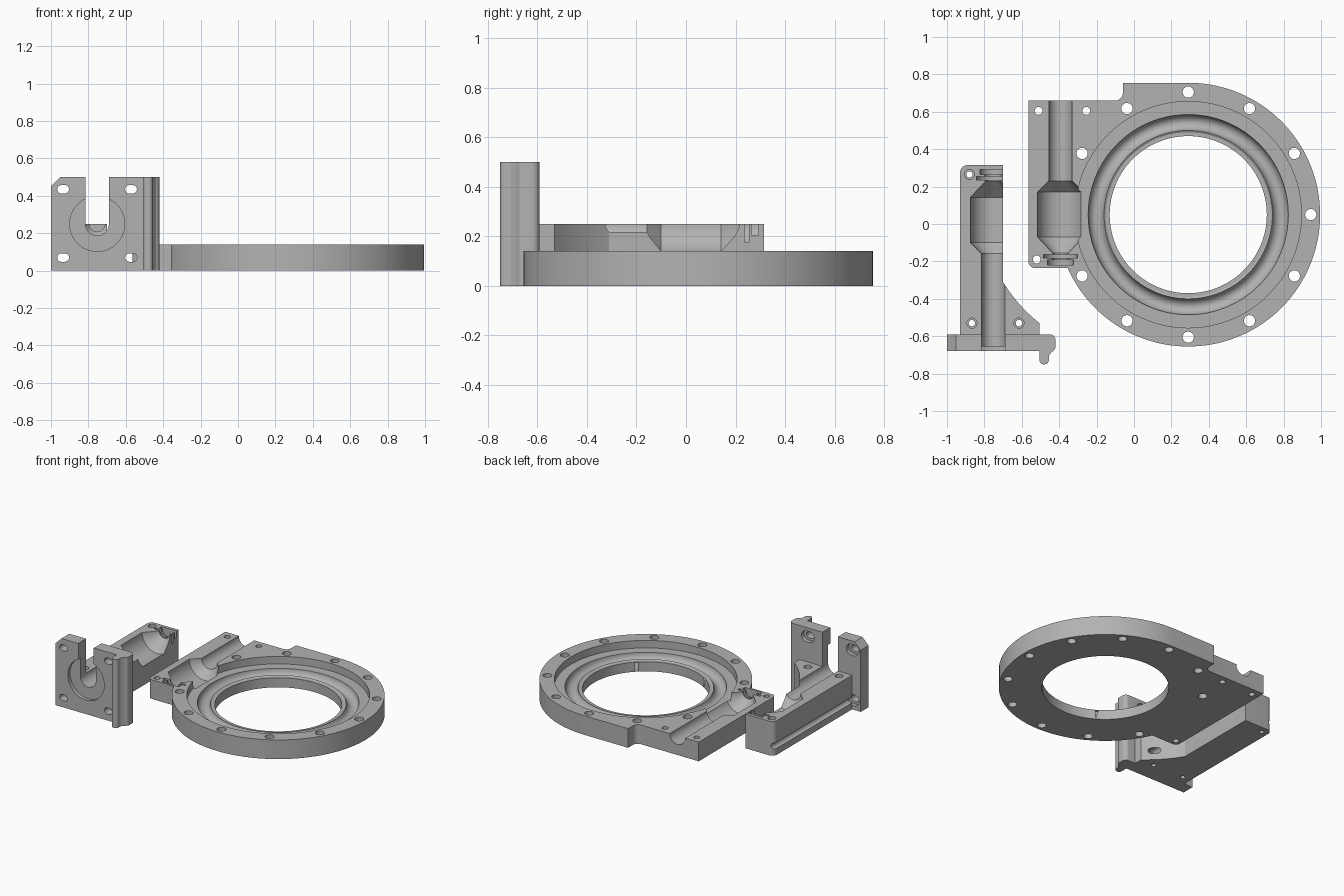
import bpy, bmesh, math
from mathutils import Matrix, Vector

if "Cube" in bpy.data.objects:
    bpy.data.objects.remove(bpy.data.objects["Cube"])

grey = bpy.data.materials.new("plain grey")
grey.diffuse_color = (0.45, 0.45, 0.45, 1)
grey.use_nodes = True
grey.node_tree.nodes["Principled BSDF"].inputs["Base Color"].default_value = grey.diffuse_color


def make(name, bm):
    bmesh.ops.remove_doubles(bm, verts=bm.verts, dist=1e-5)
    bmesh.ops.recalc_face_normals(bm, faces=bm.faces)
    me = bpy.data.meshes.new(name)
    bm.to_mesh(me)
    bm.free()
    ob = bpy.data.objects.new(name, me)
    bpy.context.collection.objects.link(ob)
    me.materials.append(grey)
    return ob


def prism(name, pts, lo, hi, axis='Z'):
    """Extrude an outline along z, or an (x, z) outline along y."""
    bm = bmesh.new()
    put = (lambda p: (p[0], p[1], lo)) if axis == 'Z' else (lambda p: (p[0], lo, p[1]))
    face = bm.faces.new([bm.verts.new(put(p)) for p in pts])
    ext = bmesh.ops.extrude_face_region(bm, geom=[face])
    move = Vector((0, 0, hi - lo)) if axis == 'Z' else Vector((0, hi - lo, 0))
    bmesh.ops.translate(bm, vec=move, verts=[v for v in ext['geom'] if isinstance(v, bmesh.types.BMVert)])
    return make(name, bm)


def lathe(name, prof, origin, axis='Z', n=48):
    """Revolve (radius, distance) points that start and end on the axis."""
    bm = bmesh.new()
    rings = []
    for r, t in prof:
        ring = []
        for i in range(n):
            a = 2 * math.pi * i / n
            c, s = r * math.cos(a), r * math.sin(a)
            ring.append(bm.verts.new((c, s, t) if axis == 'Z' else (c, t, s)))
        rings.append(ring)
    for p, q in zip(rings, rings[1:] + rings[:1]):
        for i in range(n):
            j = (i + 1) % n
            bm.faces.new((p[i], p[j], q[j], q[i]))
    bmesh.ops.dissolve_degenerate(bm, dist=1e-6, edges=bm.edges)
    bmesh.ops.translate(bm, vec=origin, verts=bm.verts)
    return make(name, bm)


def arc(cx, cy, r, a0, a1, n=8):
    return [(cx + r * math.cos(math.radians(a0 + (a1 - a0) * i / n)),
             cy + r * math.sin(math.radians(a0 + (a1 - a0) * i / n))) for i in range(n + 1)]


def cyl(x, y, r, lo, hi, axis='Z', n=24):
    o = (x, y, 0) if axis == 'Z' else (x, 0, y)
    return lathe("cutter", [(0, lo), (r, lo), (r, hi), (0, hi)], o, axis, n)


def boolean(ob, others, op='DIFFERENCE'):
    bpy.context.view_layer.objects.active = ob
    for c in others:
        m = ob.modifiers.new("bool", 'BOOLEAN')
        m.operation, m.solver, m.object = op, 'EXACT', c
        bpy.ops.object.modifier_apply(modifier=m.name)
        bpy.data.objects.remove(c)


def slot(x, z, half, r, lo, hi):
    pts = arc(x + half, z, r, -90, 90, 10) + arc(x - half, z, r, 90, 270, 10)
    return prism("cutter", pts, lo, hi, 'Y')


def cavity(x, z, y0, d, stem_end):
    """Stem, bulge, cones and flange seats; d is the direction of the nozzle end."""
    prof = [(0, stem_end), (.0625, stem_end), (.0625, y0), (.122, y0 + d * .058),
            (.122, y0 + d * .30), (.042, y0 + d * .385), (.042, y0 + d * .393),
            (.09, y0 + d * .393), (.09, y0 + d * .413), (.045, y0 + d * .413),
            (.045, y0 + d * .423), (.07, y0 + d * .423), (.07, y0 + d * .45), (0, y0 + d * .45)]
    return lathe("cutter", prof, (x, 0, z), 'Y', 64)


# --- Ring housing: round flange with a side block ---
CX, CY, T = .29, .05, .14
outline = arc(CX, CY, .705, 90, -156.2, 96)
outline += arc(-.53, -.2, .035, 270, 180)
outline += [(-.565, .66)] + arc(-.1, .70, .04, -90, 0) + [(-.06, .755)]
ring = prism("ring_housing", outline, 0, T)

# stepped recess, rounded groove and central opening
groove = [(CX and .4925 + .0425 * math.cos(a), .085 + .048 * math.sin(a))
          for a in [-math.pi * i / 12 for i in range(12)]]
well = [(0, .3), (.605, .3), (.605, .085)] + groove + [(.45, .076), (.44, .07), (0, .07)]
cuts = [lathe("cutter", well, (CX, CY, 0), 'Z', 128),
        lathe("cutter", [(0, -.1), (.42, -.1), (.42, .2), (0, .2)], (CX, CY, 0), 'Z', 128)]
# flange bolt holes (none beside the block) and block screw holes
for k in range(12):
    if k != 6:
        a = k * math.pi / 6
        cuts.append(cyl(CX + .655 * math.cos(a), CY + .655 * math.sin(a), .03, -.1, .3))
for x, y in ((-.51, .605), (-.255, .605), (-.52, -.19)):
    cuts.append(cyl(x, y, .021, -.1, .3))
cuts.append(cavity(-.393, T, .23, -1, .8))
boolean(ring, cuts)

# --- Mount bracket: half body with a web, and an upright plate ---
AX, AZ = -.753, .25
body = [(-.70, .315), (-.70, -.31)]
p0, p1, p2 = (-.70, -.31), (-.62, -.44), (-.505, -.53)
for i in range(1, 13):
    t = i / 12
    body.append(tuple((1 - t) ** 2 * a + 2 * t * (1 - t) * b + t * t * c for a, b, c in zip(p0, p1, p2)))
body += [(-.505, -.63), (-.93, -.63)] + arc(-.89, .275, .04, 180, 90)
bracket = prism("mount_bracket", body, 0, AZ)

# upright plate with hooked edge, seen as a plan outline
plan = [(-1, -.59), (-1, -.68), (-.505, -.68)] + arc(-.485, -.73, .02, 180, 270, 5)
plan += arc(-.478, -.727, .023, 270, 360, 5) + [(-.455, -.705)]
plan += arc(-.45, -.655, .03, -70, 0, 6) + arc(-.45, -.62, .03, 0, 90, 6)
plate = prism("plate", plan, 0, .5)
boolean(plate, [prism("cutter", [(-1.1, .351), (-1.1, .6), (-.851, .6)], -.9, -.4, 'Y')])
boolean(bracket, [plate], 'UNION')

# cavity, open neck notch, round front seat
cuts = [cavity(AX, AZ, -.158, 1, -.8),
        prism("cutter", [(AX - .0625, AZ), (AX + .0625, AZ), (AX + .0625, .7), (AX - .0625, .7)], -.8, -.5, 'Y'),
        lathe("cutter", [(0, -.8), (.147, -.8), (.147, -.655), (0, -.655)], (AX, 0, AZ), 'Y', 64)]
# long mounting slots, with wider seats behind the plate
for x in (-.935, -.572):
    for z in (.07, .435):
        cuts.append(slot(x, z, .009, .0225, -.9, .5))
        cuts.append(slot(x, z, .012, .04, -.62, -.589))
# stepped screw holes
for x, y in ((-.88, .265), (-.867, -.53), (-.615, -.53)):
    cuts += [cyl(x, y, .017, -.1, .4), cyl(x, y, .027, .22, .4)]
boolean(bracket, cuts)

# smooth curved walls, crisp edges
for ob in (ring, bracket):
    bpy.ops.object.select_all(action='DESELECT')
    ob.select_set(True)
    bpy.context.view_layer.objects.active = ob
    bpy.ops.object.shade_smooth_by_angle(angle=math.radians(25))
